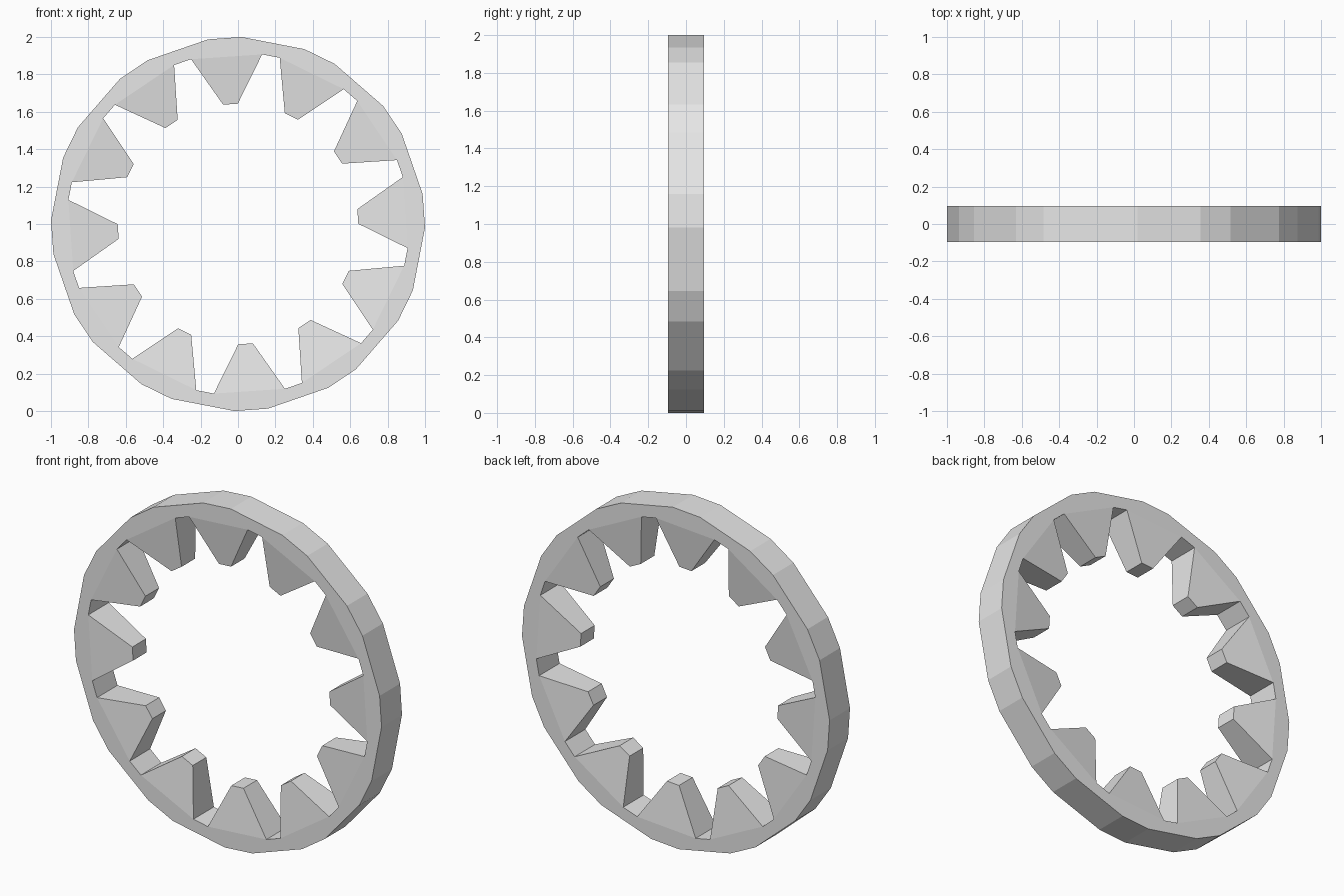
import bpy
import bmesh
from math import cos, sin, radians

cube = bpy.data.objects.get("Cube")
if cube:
    bpy.data.objects.remove(cube, do_unlink=True)

TEETH = 12
STEP = 360 / TEETH
# Each station: radius, half thickness, start and end angle within one tooth sector
RIM = (1.0, 0.095, -1.1, 9.2)
ROOT = (0.916, 0.095, -8.1, 15.9)
TIP = (0.643, 0.063, 0.1, 7.1)

bm = bmesh.new()


def station(spec, sector):
    """Return the [front, back] vertex pair at the start and end of a station."""
    radius, half, start, end = spec
    pairs = []
    for angle in (start, end):
        a = radians(angle + sector * STEP)
        x, z = radius * cos(a), 1 + radius * sin(a)
        pairs.append([bm.verts.new((x, y, z)) for y in (-half, half)])
    return pairs


def wall(p, q):
    """Span the thickness between two front/back pairs."""
    bm.faces.new((p[0], q[0], q[1], p[1]))


def caps(*pairs):
    """Fill the front and the back through the given pairs."""
    for side in (0, 1):
        bm.faces.new([p[side] for p in pairs])


sectors = [[station(s, k) for s in (RIM, ROOT, TIP)] for k in range(TEETH)]

for k, (rim, root, tip) in enumerate(sectors):
    next_rim, next_root, _ = sectors[(k + 1) % TEETH]
    # Ring segments behind the tooth and behind the gap
    caps(root[0], rim[0], rim[1], root[1])
    caps(root[1], rim[1], next_rim[0], next_root[0])
    wall(rim[0], rim[1])
    wall(rim[1], next_rim[0])
    wall(root[1], next_root[0])
    # Inward tooth, tapering in width and thickness
    caps(root[0], root[1], tip[1], tip[0])
    wall(root[0], tip[0])
    wall(tip[0], tip[1])
    wall(tip[1], root[1])

bmesh.ops.recalc_face_normals(bm, faces=bm.faces)
mesh = bpy.data.meshes.new("internal_gear_ring")
bm.to_mesh(mesh)
bm.free()

# Plain grey material
grey = bpy.data.materials.new("light_grey")
grey.use_nodes = True
colour = (0.8, 0.8, 0.8, 1)
grey.diffuse_color = colour
grey.node_tree.nodes["Principled BSDF"].inputs["Base Color"].default_value = colour
mesh.materials.append(grey)

gear = bpy.data.objects.new("internal_gear_ring", mesh)
bpy.context.collection.objects.link(gear)
